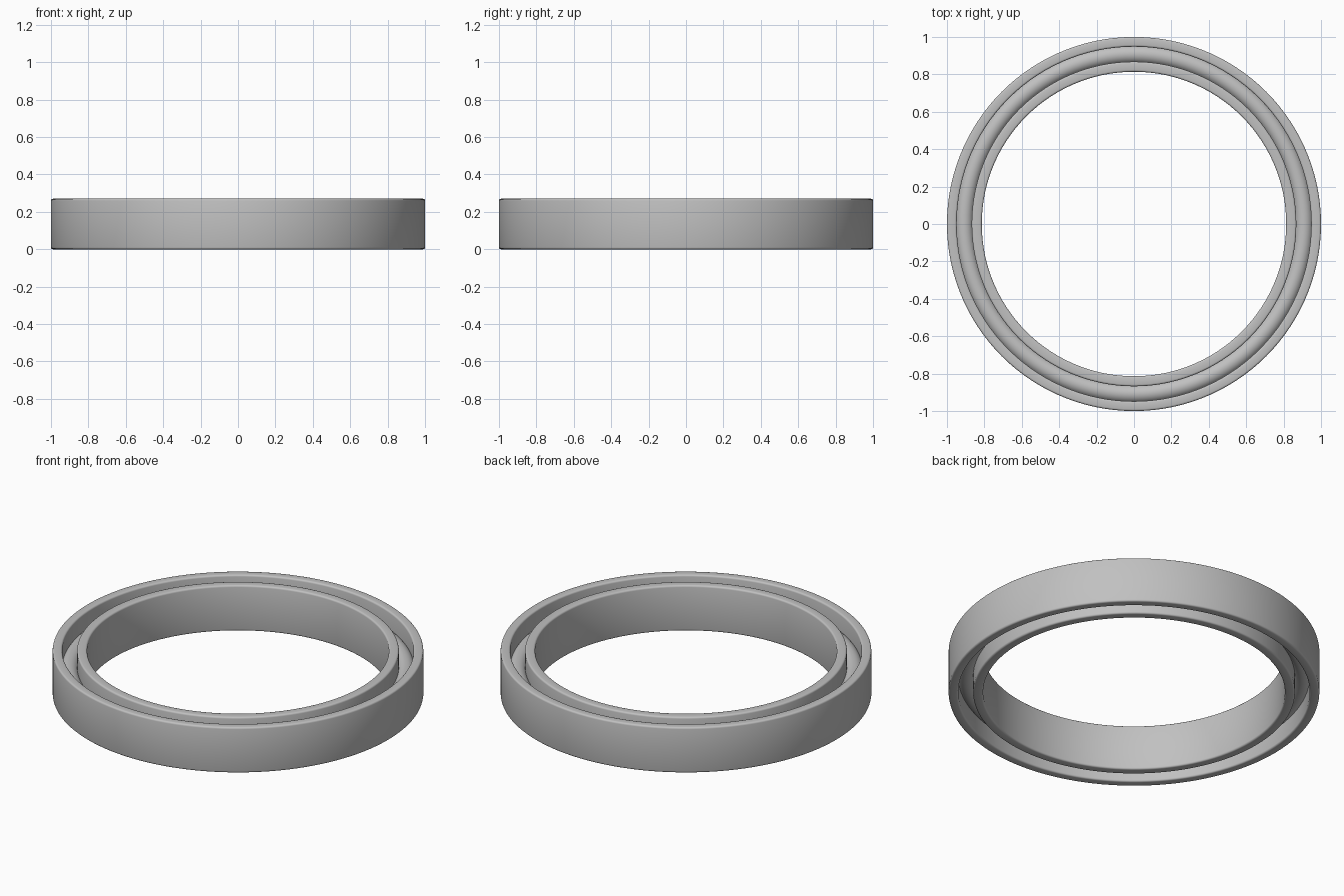
import bpy
import math

SEGMENTS = 120
HEIGHT = 0.27
MID_RADIUS = 0.908

cube = bpy.data.objects.get("Cube")
if cube:
    bpy.data.objects.remove(cube, do_unlink=True)

# One plain steel colour
steel = bpy.data.materials.new("steel grey")
steel.use_nodes = True
colour = (0.53, 0.53, 0.53, 1)
steel.diffuse_color = colour
steel.node_tree.nodes["Principled BSDF"].inputs["Base Color"].default_value = colour


def finish(obj, name):
    obj.name = name
    obj.data.name = name
    obj.data.materials.append(steel)
    bpy.ops.object.select_all(action="DESELECT")
    obj.select_set(True)
    bpy.context.view_layer.objects.active = obj
    bpy.ops.object.shade_smooth_by_angle(angle=math.radians(40))


def rounded_section(inner, outer, corner=0.01, steps=3):
    """Closed rectangular section with rounded corners, anticlockwise."""
    centres = [(outer - corner, HEIGHT - corner), (inner + corner, HEIGHT - corner),
               (inner + corner, corner), (outer - corner, corner)]
    points = []
    for quarter, (r, z) in enumerate(centres):
        for i in range(steps + 1):
            a = (quarter + i / steps) * math.pi / 2
            points.append((r + corner * math.cos(a), z + corner * math.sin(a)))
    return points


def revolve(name, section):
    """Sweep a closed section once around the z axis."""
    n = len(section)
    verts, faces = [], []
    for s in range(SEGMENTS):
        a = 2 * math.pi * s / SEGMENTS
        verts += [(r * math.cos(a), r * math.sin(a), z) for r, z in section]
        here, after = s * n, (s + 1) % SEGMENTS * n
        for i in range(n):
            j = (i + 1) % n
            faces.append((here + i, after + i, after + j, here + j))
    mesh = bpy.data.meshes.new(name)
    mesh.from_pydata(verts, [], faces)
    obj = bpy.data.objects.new(name, mesh)
    bpy.context.collection.objects.link(obj)
    finish(obj, name)


# Two concentric races
revolve("inner_race", rounded_section(0.814, 0.868))
revolve("outer_race", rounded_section(0.948, 1.0))

# Round rolling ring seated between the races
bpy.ops.mesh.primitive_torus_add(
    major_radius=MID_RADIUS, minor_radius=0.05, major_segments=SEGMENTS,
    minor_segments=32, location=(0, 0, HEIGHT / 2))
finish(bpy.context.object, "rolling_ring")
